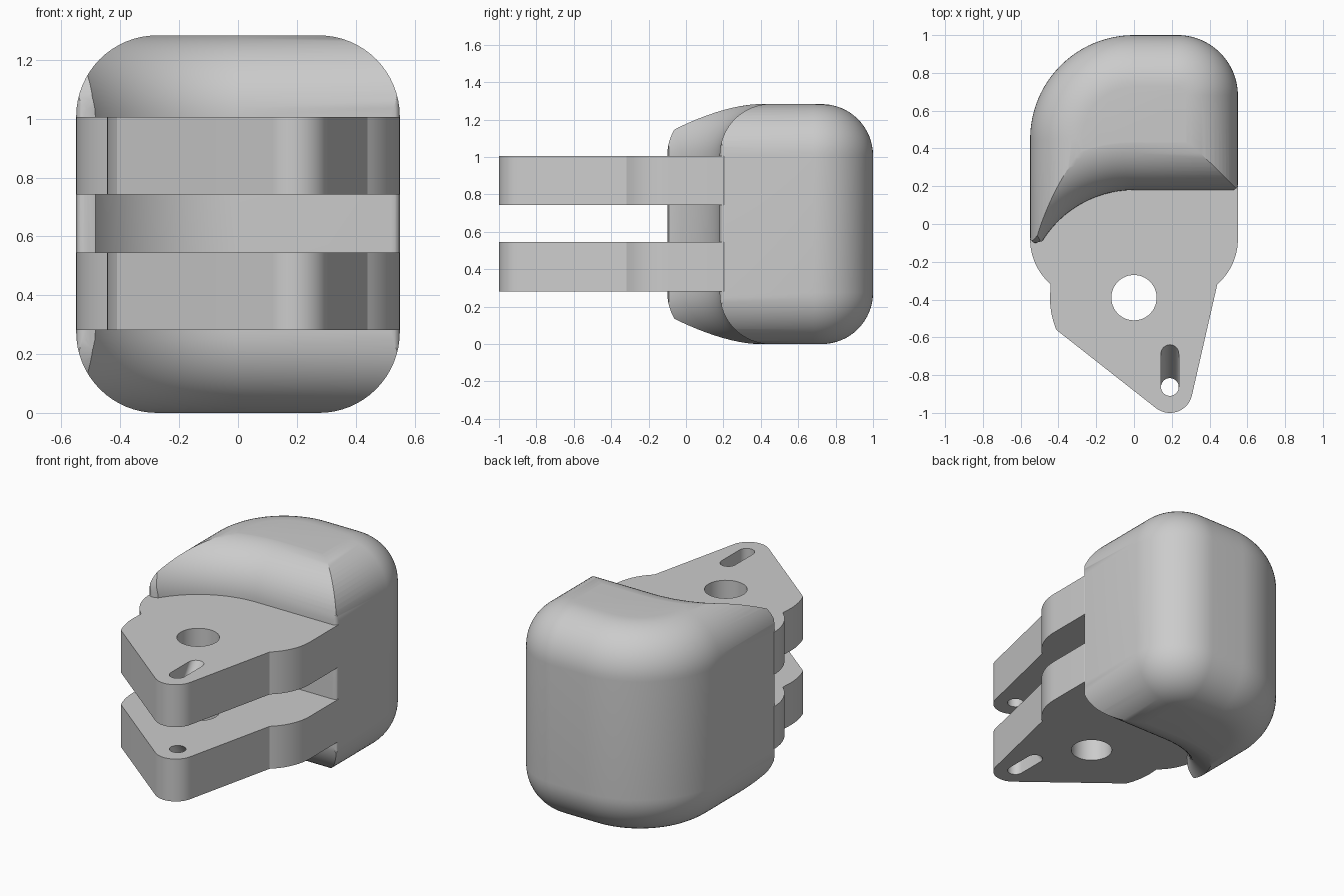
import bpy, bmesh
from math import sin, cos, radians

if "Cube" in bpy.data.objects:
    bpy.data.objects.remove(bpy.data.objects["Cube"], do_unlink=True)

H = 1.283          # total height
FILLET = 0.275     # rounding of top and bottom edges
PIVOT = (0, -0.39) # centre of the pivot hole and front hollow

grey = bpy.data.materials.new("plain_grey")
grey.use_nodes = True
grey.diffuse_color = (0.6, 0.6, 0.6, 1)
grey.node_tree.nodes["Principled BSDF"].inputs["Base Color"].default_value = (0.6, 0.6, 0.6, 1)


def arc(centre, r, start, end, n=24):
    angles = [radians(start + (end - start) * i / n) for i in range(n + 1)]
    return [(centre[0] + r * cos(a), centre[1] + r * sin(a)) for a in angles]


def loft(name, sections):
    """Solid through stacked outlines, given as (points, z)."""
    bm = bmesh.new()
    rings = [[bm.verts.new((x, y, z)) for x, y in pts] for pts, z in sections]
    for low, high in zip(rings, rings[1:]):
        for i in range(len(low)):
            j = (i + 1) % len(low)
            bm.faces.new((low[i], low[j], high[j], high[i]))
    bm.faces.new(rings[0][::-1])
    bm.faces.new(rings[-1])
    bmesh.ops.recalc_face_normals(bm, faces=bm.faces)
    mesh = bpy.data.meshes.new(name)
    bm.to_mesh(mesh)
    bm.free()
    mesh.materials.append(grey)
    obj = bpy.data.objects.new(name, mesh)
    bpy.context.collection.objects.link(obj)
    return obj


def combine(obj, tool, operation):
    mod = obj.modifiers.new("cut", "BOOLEAN")
    mod.operation, mod.solver, mod.object = operation, "EXACT", tool
    bpy.context.view_layer.update()
    result = obj.evaluated_get(bpy.context.evaluated_depsgraph_get())
    mesh = bpy.data.meshes.new_from_object(result)
    obj.modifiers.clear()
    obj.data = mesh
    bpy.data.objects.remove(tool, do_unlink=True)


def smooth(obj):
    bpy.ops.object.select_all(action="DESELECT")
    obj.select_set(True)
    bpy.context.view_layer.objects.active = obj
    bpy.ops.object.shade_smooth_by_angle(angle=radians(25))


def filleted(name, outline, grow=0.0, steps=16):
    """Stack inset outlines so top and bottom edges are rounded."""
    quarter = [(FILLET * (1 - sin(a)), FILLET * (1 - cos(a)))
               for a in (radians(90 * i / steps) for i in range(steps + 1))]
    lower = [(outline(d), z - grow) for d, z in quarter]
    upper = [(outline(d), H + grow - z) for d, z in reversed(quarter)]
    return loft(name, lower + upper)


# Body: rounded outer shell, limited by the hollowed front
def shell(d):
    return ([(-0.55 + d, -0.1 + d), (0.55 - d, -0.1 + d)]
            + arc((0.23, 0.68), 0.32 - d, 0, 90)
            + arc((0, 0.45), 0.55 - d, 90, 180))


def front_hollow(d):
    return ([(-1.5, PIVOT[1])] + arc(PIVOT, 0.57 + d, 180, 90, 48)
            + [(1, 0.18 + d), (1, 2), (-1.5, 2)])


body = filleted("body", shell)
combine(body, filleted("front_limit", front_hollow, 0.001), "INTERSECT")

# Small rounding of the two upright front edges
corners = (arc((-0.52, -0.07), 0.03, 180, 270, 6) + arc((0.52, 0.21), 0.03, 270, 360, 6))
corners = ([(-0.6, 0)] + [(-0.55, -0.03)] + corners + [(0.6, 0.3), (0.6, 1.5), (-0.6, 1.5)])
combine(body, loft("edge_limit", [(corners, -0.1), (corners, H + 0.1)]), "INTERSECT")
smooth(body)

# Hinge plates: shoulders, pivot arc and rounded tip
shoulder = arc((0.233, -0.08), 0.317, 0, -49, 12)
plate = ([(-x, y) for x, y in shoulder]
         + arc(PIVOT, 0.445, 180, 202.5, 8)
         + arc((0.19, -0.88), 0.12, 232, 350, 20)
         + shoulder[::-1] + [(0.55, 0.2), (0.5, 0.3), (-0.2, 0.3), (-0.53, -0.04)])


def slot(shift):
    ring = arc((0.19, -0.863), 0.047, 0, 180, 16)
    return [(x, y + shift) for x, y in ring] + arc((0.19, -0.863), 0.047, 180, 360, 16)


for name, inner, outer in (("lower_plate", 0.545, 0.282), ("upper_plate", 0.743, 1.006)):
    obj = loft(name, [(plate, min(inner, outer)), (plate, max(inner, outer))])
    hole = arc(PIVOT, 0.12, 0, 352.5, 47)
    combine(obj, loft("pivot_cutter", [(hole, 0.1), (hole, 1.2)]), "DIFFERENCE")
    # Hole that widens to a sloping slot on the outer face
    step = 0.05 if outer > inner else -0.05
    sections = [(slot(0), inner - step), (slot(0), inner), (slot(0.177), outer),
                (slot(0.177), outer + step)]
    combine(obj, loft("slot_cutter", sections), "DIFFERENCE")
    smooth(obj)
